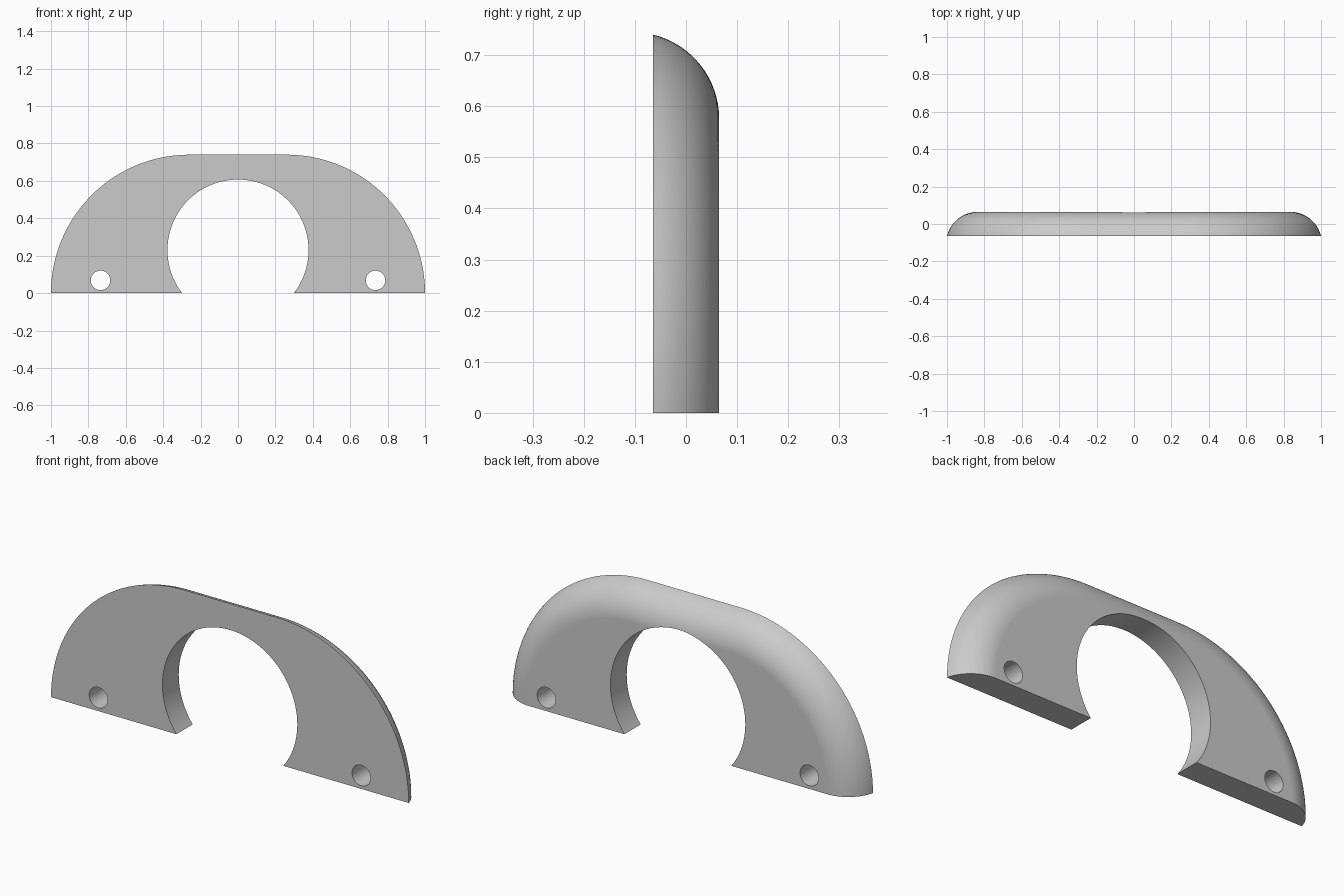
import bpy
import bmesh
from math import sin, cos, pi, asin

cube = bpy.data.objects.get("Cube")
if cube:
    bpy.data.objects.remove(cube)

HALF_DEPTH = 0.065
CORNER_X, CORNER_R = 0.26, 0.74      # large outer corner arcs
ROUND_R, ROUND_D = 0.17, 0.165       # rounding of the back edge

grey = bpy.data.materials.new("plain grey")
grey.use_nodes = True
colour = (0.6, 0.6, 0.6, 1)
grey.diffuse_color = colour
grey.node_tree.nodes["Principled BSDF"].inputs["Base Color"].default_value = colour


def outline(radius, steps=48):
    """Flat-topped half outline: two quarter arcs joined by a straight top."""
    right = [(CORNER_X + radius * cos(pi / 2 * i / steps),
              radius * sin(pi / 2 * i / steps)) for i in range(steps + 1)]
    return right + [(-x, z) for x, z in reversed(right)]


def loft_body(name, rounds=16):
    """Stack shrinking outlines from the flat front to the rounded back."""
    bm = bmesh.new()
    start = asin(ROUND_D / ROUND_R)
    rings = []
    for i in range(rounds + 1):
        a = start * (1 - i / rounds)
        y = HALF_DEPTH - ROUND_R * (1 - cos(a))
        if i == 0:
            y = -HALF_DEPTH
        radius = CORNER_R - ROUND_D + ROUND_R * sin(a)
        rings.append([bm.verts.new((x, y, z)) for x, z in outline(radius)])
    for lower, upper in zip(rings, rings[1:]):
        for i in range(len(lower) - 1):
            bm.faces.new((lower[i], lower[i + 1], upper[i + 1], upper[i]))
    bm.faces.new(rings[0])
    bm.faces.new(rings[-1])
    # flat underside
    bm.faces.new([r[0] for r in rings] + [r[-1] for r in reversed(rings)])
    bmesh.ops.recalc_face_normals(bm, faces=bm.faces)
    mesh = bpy.data.meshes.new(name)
    bm.to_mesh(mesh)
    bm.free()
    obj = bpy.data.objects.new(name, mesh)
    bpy.context.collection.objects.link(obj)
    obj.data.materials.append(grey)
    return obj


def drill(target, x, z, radius, sides):
    """Cut a round hole straight through from front to back."""
    bpy.ops.mesh.primitive_cylinder_add(vertices=sides, radius=radius, depth=1,
                                        location=(x, 0, z), rotation=(pi / 2, 0, 0))
    cutter = bpy.context.object
    cutter.name = "hole_cutter"
    cutter.hide_render = True
    cutter.data.materials.append(grey)
    mod = target.modifiers.new("hole", "BOOLEAN")
    mod.operation, mod.solver, mod.object = "DIFFERENCE", "EXACT", cutter
    bpy.context.view_layer.objects.active = target
    bpy.ops.object.modifier_apply(modifier=mod.name)
    bpy.data.objects.remove(cutter)


body = loft_body("arched_bracket")

# central opening, then the two screw holes
drill(body, 0, 0.23, 0.377, 128)
for side in (-1, 1):
    drill(body, side * 0.735, 0.068, 0.052, 48)

bpy.ops.object.select_all(action="DESELECT")
body.select_set(True)
bpy.context.view_layer.objects.active = body
bpy.ops.object.shade_smooth_by_angle(angle=pi / 6)
weighted = body.modifiers.new("clean_shading", "WEIGHTED_NORMAL")
weighted.keep_sharp = True
